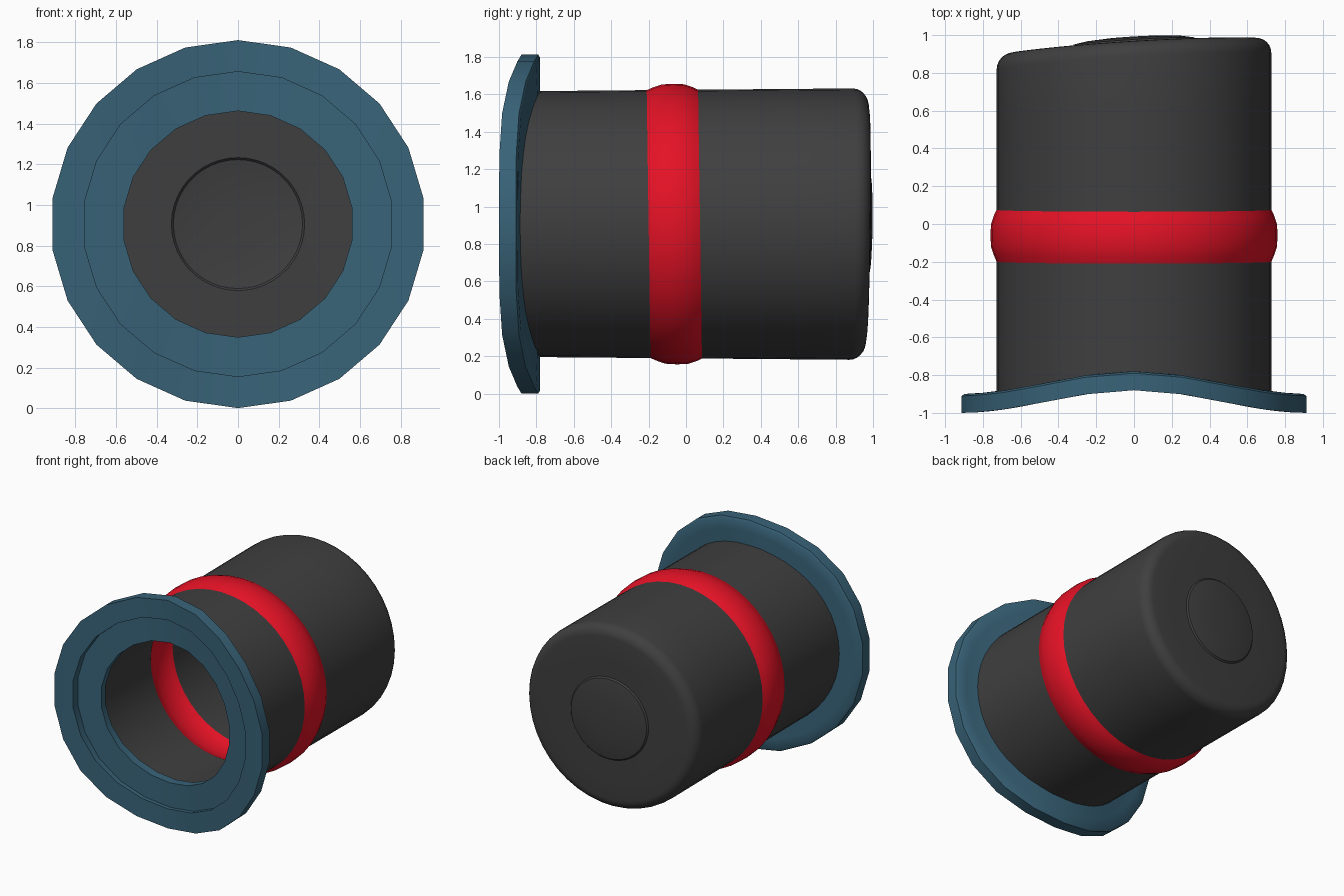
import bpy, bmesh, math

if "Cube" in bpy.data.objects:
    bpy.data.objects.remove(bpy.data.objects["Cube"])

CZ = 0.906  # height of the hat's long axis


def material(name, rgb):
    m = bpy.data.materials.new(name)
    m.diffuse_color = (*rgb, 1)
    m.use_nodes = True
    m.node_tree.nodes["Principled BSDF"].inputs["Base Color"].default_value = m.diffuse_color
    return m


GREY = material("charcoal", (0.05, 0.05, 0.05))
RED = material("red", (0.78, 0.006, 0.019))
BLUE = material("slate blue", (0.04, 0.125, 0.19))


def clamp(v):
    return max(0.0, min(1.0, v))


def lathe(name, strips, sides, warp, mat, angle=35):
    """Spin (radius, y) profiles around the y axis, then warp every point."""
    bm = bmesh.new()
    for strip in strips:
        rings = []
        for r, y in strip:
            n = sides if r > 0 else 1
            ring = []
            for j in range(n):
                a = math.pi / 2 + 2 * math.pi * j / sides
                ring.append(bm.verts.new(warp(r * math.cos(a), y, r * math.sin(a))))
            rings.append(ring)
        for p, q in zip(rings, rings[1:]):
            for j in range(sides):
                k = (j + 1) % sides
                quad = [p[j % len(p)], q[j % len(q)], q[k % len(q)], p[k % len(p)]]
                bm.faces.new(list(dict.fromkeys(quad)))
    bmesh.ops.remove_doubles(bm, verts=bm.verts, dist=0.0005)
    me = bpy.data.meshes.new(name)
    bm.to_mesh(me)
    bm.free()
    me.materials.append(mat)
    ob = bpy.data.objects.new(name, me)
    bpy.context.collection.objects.link(ob)
    bpy.ops.object.select_all(action='DESELECT')
    ob.select_set(True)
    bpy.context.view_layer.objects.active = ob
    bpy.ops.object.shade_smooth_by_angle(angle=math.radians(angle))
    return ob


def bend(x):
    """Curl of the brim: its left and right sides come forward."""
    return -0.06 + 0.06 * math.cos(math.pi * min(1, abs(x) / 0.913))


def warp_crown(x, y, z):
    front = clamp((-0.25 - y) / 0.55)
    back = clamp((y - 0.1) / 0.8)
    t = x / 0.7
    dy = front * bend(x) + back * (0.042 * t - 0.018 * t * t + 0.012 * z)
    dy -= 0.014 * z * (1 - front) * (1 - back)
    zs = 0.978 + 0.02 * clamp((y + 0.8) / 1.7)
    return (x, y + dy, CZ + z * zs)


def warp_brim(x, y, z):
    # the recessed lining is less curled than the rim
    recess = 0.0
    if y > 0.01 and y < 0.05:
        recess = 0.03 * clamp((abs(x) / 0.75) ** 2)
    return (x * 1.012, -0.88 + y + bend(x) + recess, CZ + z * 0.994)


# Crown: tube walls in front of the band, inside and out
R, T = 0.727, 0.1
front_rows = [-0.80, -0.65, -0.45, -0.20]
lathe("crown_lower", [[(R, y) for y in front_rows],
                      [(R - T, y) for y in reversed(front_rows)]],
      44, warp_crown, GREY)

# Crown: rear part with rounded rim, flat end and a shallow dome
outer = [(R, 0.075), (R, 0.3), (R, 0.6)]
outer += [(0.647 + 0.08 * math.cos(math.radians(a)),
           0.882 + 0.08 * math.sin(math.radians(a))) for a in range(0, 91, 15)]
outer += [(0.48, 0.962), (0.328, 0.962), (0.318, 0.973), (0.25, 0.984),
          (0.13, 0.991), (0, 0.993)]
inner = [(0, 0.893), (0.13, 0.891), (0.25, 0.884), (0.318, 0.873),
         (0.328, 0.862), (0.45, 0.862), (0.59, 0.862), (R - T, 0.83),
         (R - T, 0.6), (R - T, 0.3), (R - T, 0.075)]
lathe("crown_upper", [outer, inner], 44, warp_crown, GREY)

# Band: bulging ring showing both outside and inside
prof = [(R, -0.20), (0.742, -0.165), (0.757, -0.12), (0.76, -0.06),
        (0.757, 0.0), (0.742, 0.045), (R, 0.075)]
lathe("band", [prof, [(r - T, y) for r, y in reversed(prof)]],
      44, warp_crown, RED, 45)

# Brim: curled ring with a recessed lining around the opening
brim = [(0.911, 0.0), (0.911, 0.09), (0.895, 0.1), (0.82, 0.1), (0.74, 0.1),
        (0.65, 0.1), (0.56, 0.1), (0.56, 0.03), (0.66, 0.03), (0.755, 0.03),
        (0.755, 0.0), (0.83, 0.0), (0.911, 0.0)]
lathe("brim", [brim], 22, warp_brim, BLUE)
